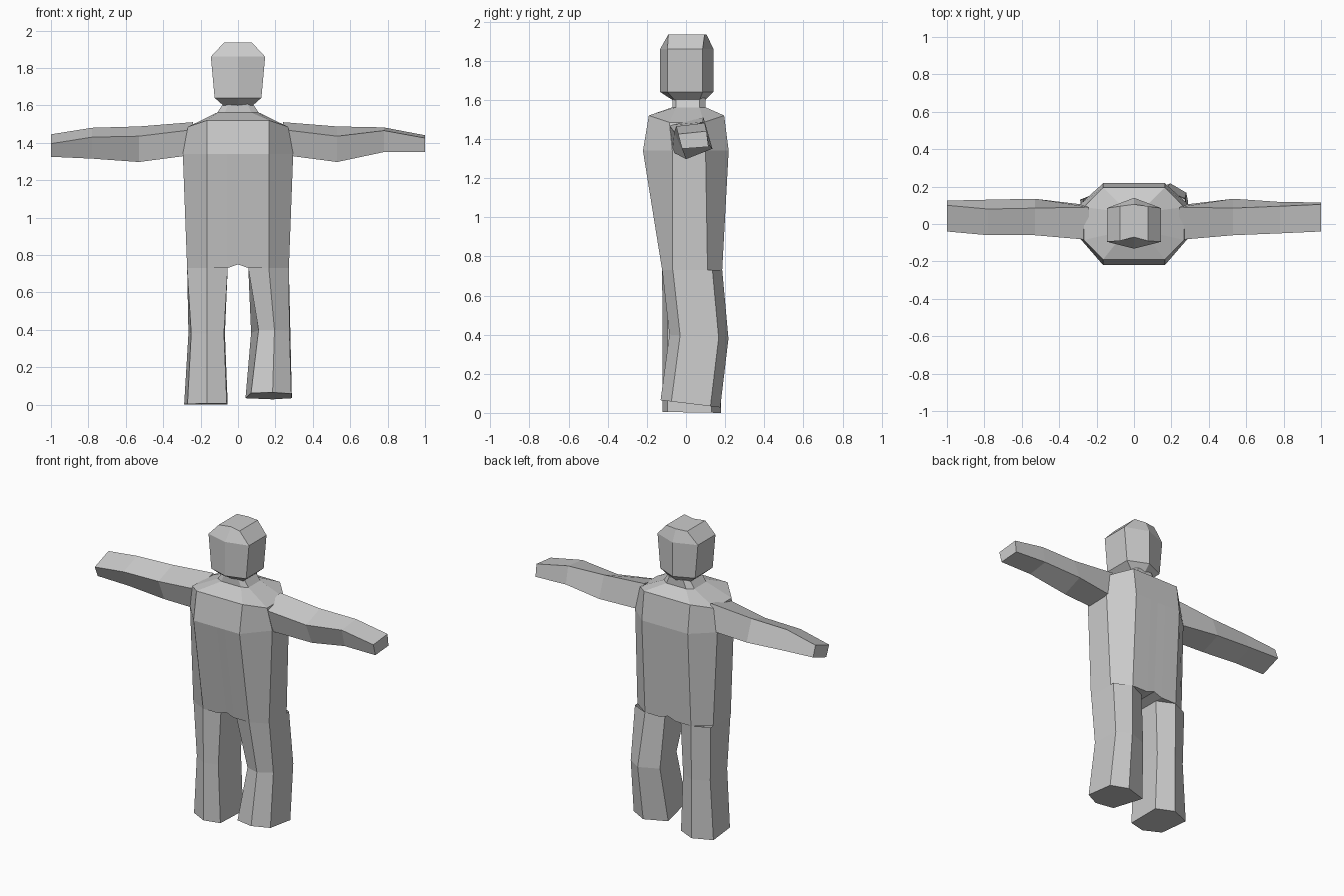
import bpy, bmesh

if "Cube" in bpy.data.objects:
    bpy.data.objects.remove(bpy.data.objects["Cube"])

grey = bpy.data.materials.new("light grey")
grey.diffuse_color = (0.6, 0.6, 0.6, 1)
grey.use_nodes = True
grey.node_tree.nodes["Principled BSDF"].inputs["Base Color"].default_value = grey.diffuse_color


def finish(bm, name, mirror=False):
    bmesh.ops.recalc_face_normals(bm, faces=bm.faces)
    me = bpy.data.meshes.new(name)
    bm.to_mesh(me)
    bm.free()
    me.materials.append(grey)
    ob = bpy.data.objects.new(name, me)
    bpy.context.collection.objects.link(ob)
    if mirror:
        mod = ob.modifiers.new("mirror", 'MIRROR')
        mod.use_clip = True
    return ob


def loft(bm, rings, closed=True, caps=(True, True)):
    """Skin a list of equal-length point rings."""
    vs = [[bm.verts.new(p) for p in r] for r in rings]
    n = len(vs[0])
    for a, b in zip(vs, vs[1:]):
        for i in range(n if closed else n - 1):
            j = (i + 1) % n
            bm.faces.new((a[i], a[j], b[j], b[i]))
    for use, r in zip(caps, (vs[0], vs[-1])):
        if use:
            for i in range(n // 2 - 1):
                bm.faces.new((r[i], r[i + 1], r[n - 2 - i], r[n - 1 - i]))


# Torso and neck: half rings running front to back, mirrored
def half(xm, xs, front, sf, sb, back, z, zs=None, rise=0, xi=0.055):
    zs = z if zs is None else zs
    return [(0, front, z + rise), (xi, front, z), (xm, front, z), (xs, sf, zs),
            (xs, sb, zs), (xm, back, z), (xi, back, z), (0, back, z + rise)]

bm = bmesh.new()
loft(bm, [
    half(0.165, 0.272, -0.122, -0.07, 0.11, 0.185, 0.73, rise=0.02),
    half(0.165, 0.295, -0.22, -0.07, 0.10, 0.218, 1.34),
    half(0.165, 0.268, -0.19, -0.085, 0.09, 0.195, 1.52, 1.485),
    half(0.07, 0.11, -0.07, -0.05, 0.07, 0.10, 1.562, xi=0.035),
    half(0.05, 0.078, -0.07, -0.05, 0.07, 0.10, 1.61, xi=0.03),
], closed=False)
finish(bm, "torso", mirror=True)


# Head: six-sided rings with a ridge down the front and back
def head_ring(w, side_f, side_b, mid_f, mid_b, z):
    return [(-w, side_f, z), (0, mid_f, z), (w, side_f, z),
            (w, side_b, z), (0, mid_b, z), (-w, side_b, z)]

bm = bmesh.new()
rings = [head_ring(0.08, -0.06, 0.07, -0.07, 0.10, 1.60),
         head_ring(0.125, -0.095, 0.085, -0.132, 0.14, 1.64),
         head_ring(0.145, -0.095, 0.085, -0.132, 0.14, 1.86),
         head_ring(0.075, -0.09, 0.095, -0.07, 0.105, 1.935)]
loft(bm, rings)
finish(bm, "head")


# Arms: four-sided, tilted, each section as (y, z) corners
shoulder = (0.24, (-0.085, 1.47), (0.09, 1.51), (0.10, 1.34), (-0.07, 1.335))
elbow = (0.53, (-0.06, 1.435), (0.085, 1.487), (0.135, 1.35), (0.0, 1.297))
arms = {
    "left_arm": (1, shoulder, elbow,
                 (0.78, (-0.05, 1.465), (0.095, 1.482), (0.118, 1.37), (-0.02, 1.35)),
                 (1.0, (-0.04, 1.425), (0.105, 1.44), (0.115, 1.36), (-0.02, 1.35))),
    "right_arm": (-1, shoulder, elbow,
                  (0.78, (-0.06, 1.43), (0.08, 1.48), (0.13, 1.365), (0.0, 1.315)),
                  (1.0, (-0.04, 1.395), (0.10, 1.445), (0.125, 1.375), (-0.01, 1.325))),
}
for name, (side, *sections) in arms.items():
    bm = bmesh.new()
    loft(bm, [[(side * x, y, z) for y, z in pts] for x, *pts in sections])
    finish(bm, name)


# Legs: six-sided, inner x, mid x, outer x, then front, back, z front, z back
def leg_ring(s, xi, xif, xm, xo, xof, f, b, zf, zb, inner_f=0.05):
    pts = [(xif, f + inner_f * 0.5), (xm, f), (xof, f + 0.055),
           (xo, b - 0.05), (xm, b), (xi, b - 0.05)]
    return [(s * x, y, zf + (zb - zf) * (y - f) / (b - f)) for x, y in pts]

legs = {
    "left_leg": (1,
                 (0.055, 0.055, 0.165, 0.272, 0.272, -0.122, 0.185, 0.73, 0.73),
                 (0.07, 0.11, 0.195, 0.28, 0.275, -0.085, 0.217, 0.40, 0.38),
                 (0.04, 0.07, 0.185, 0.288, 0.285, -0.13, 0.175, 0.065, 0.028)),
    "right_leg": (-1,
                  (0.055, 0.055, 0.165, 0.272, 0.272, -0.122, 0.185, 0.73, 0.73),
                  (0.07, 0.075, 0.165, 0.265, 0.25, -0.12, 0.18, 0.38, 0.38),
                  (0.055, 0.06, 0.165, 0.288, 0.27, -0.12, 0.18, 0.005, 0.0)),
}
for name, (side, *sections) in legs.items():
    bm = bmesh.new()
    loft(bm, [leg_ring(side, *s) for s in sections], caps=(False, True))
    finish(bm, name)
